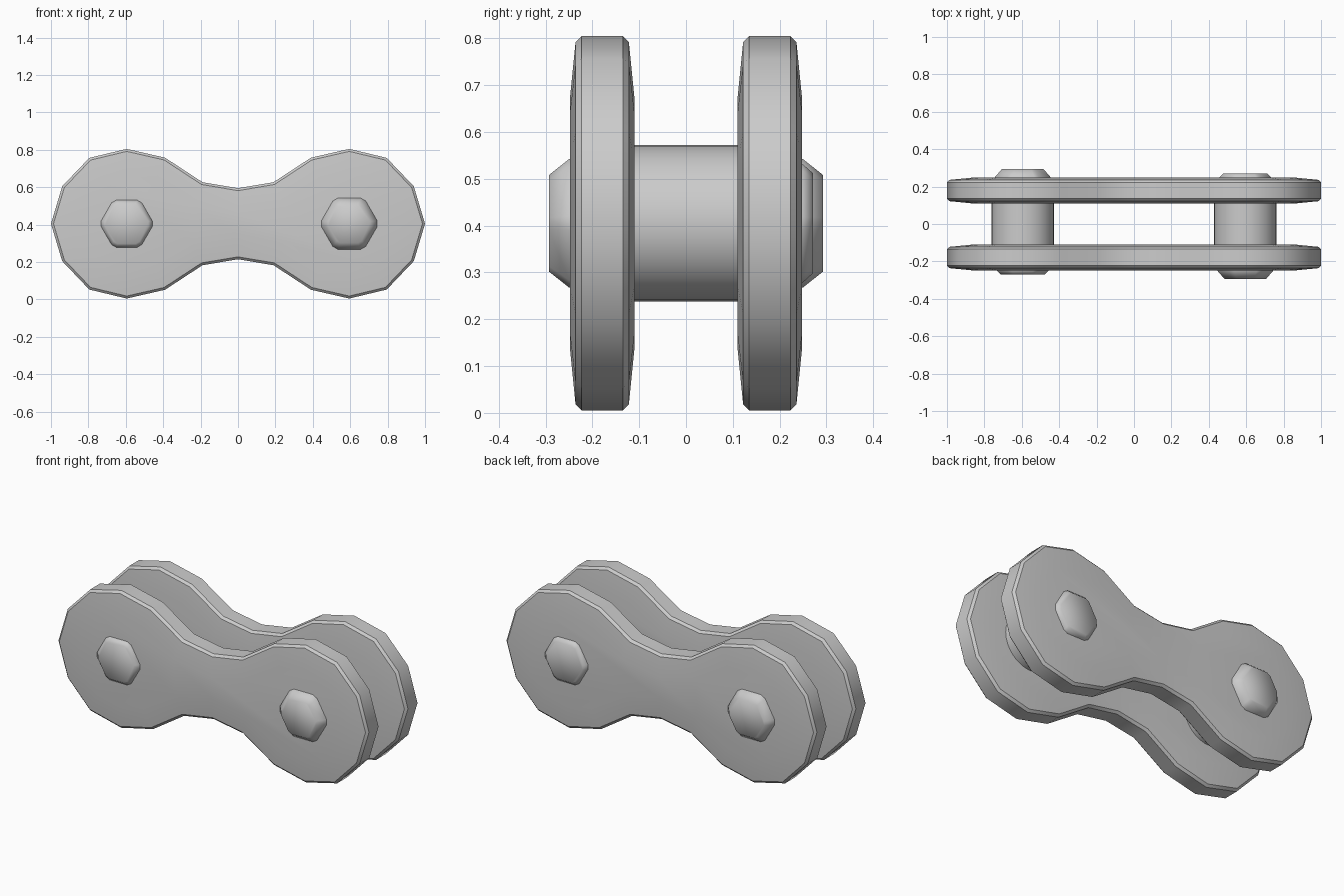
import bpy, bmesh, math
from mathutils import Vector

if "Cube" in bpy.data.objects:
    bpy.data.objects.remove(bpy.data.objects["Cube"])

CZ = 0.405      # height of the link's long axis
PIN_X = 0.595   # distance of each pin from the centre


def loft(name, rings, angle):
    """Skin a stack of equal-length rings and cap both ends."""
    bm = bmesh.new()
    rows = [[bm.verts.new(p) for p in ring] for ring in rings]
    n = len(rows[0])
    for a, b in zip(rows, rows[1:]):
        for i in range(n):
            j = (i + 1) % n
            bm.faces.new((a[i], a[j], b[j], b[i]))
    bm.faces.new(rows[0])
    bm.faces.new(rows[-1])
    bmesh.ops.recalc_face_normals(bm, faces=bm.faces)
    mesh = bpy.data.meshes.new(name)
    bm.to_mesh(mesh)
    bm.free()
    ob = bpy.data.objects.new(name, mesh)
    bpy.context.collection.objects.link(ob)
    bpy.ops.object.select_all(action='DESELECT')
    ob.select_set(True)
    bpy.context.view_layer.objects.active = ob
    bpy.ops.object.shade_smooth_by_angle(angle=math.radians(angle))
    return ob


# Figure-eight plate outline: one quarter, mirrored twice (counter-clockwise)
quarter = [(1, 0), (0.94, 0.2), (0.795, 0.352), (0.595, 0.4), (0.39, 0.353), (0.19, 0.222), (0, 0.19)]
upper = quarter + [(-x, z) for x, z in reversed(quarter[:-1])]
outline = [Vector(p) for p in upper + [(x, -z) for x, z in reversed(upper[1:-1])]]


def inset(points, d):
    """Move every side of a counter-clockwise outline inward by d."""
    result = []
    for i, p in enumerate(points):
        e1 = (p - points[i - 1]).normalized()
        e2 = (points[(i + 1) % len(points)] - p).normalized()
        n1, n2 = Vector((-e1.y, e1.x)), Vector((-e2.y, e2.x))
        result.append(p + (n1 + n2) * d / (1 + n1.dot(n2)))
    return result


# Side plates: bevelled rim and gently raised faces
half = [(0.13, 0.069), (0.013, 0.057), (0.0, 0.044)]
steps = [(d, -y) for d, y in half] + [(d, y) for d, y in reversed(half)]
for name, cy in (("front_plate", -0.179), ("back_plate", 0.179)):
    loft(name, [[(p.x, cy + y, CZ + p.y) for p in inset(outline, d)] for d, y in steps], 35)


# Rollers between the plates
def circle(cx, y, r, n=32):
    return [(cx + r * math.cos(2 * math.pi * i / n), y, CZ + r * math.sin(2 * math.pi * i / n))
            for i in range(n)]


for name, cx in (("left_roller", -PIN_X), ("right_roller", PIN_X)):
    loft(name, [circle(cx, -0.125, 0.167), circle(cx, 0.125, 0.167)], 35)


# Rivet heads: tapered hexagons with softened corners
def hexagon(cx, y, apothem):
    r = apothem / math.cos(math.radians(24))
    angles = [math.radians(60 * k + s) for k in range(6) for s in (-6, 6)]
    return [(cx + r * math.cos(a), y, CZ + r * math.sin(a)) for a in angles]


long_head = [(0.2, 0.137), (0.25, 0.137), (0.293, 0.103)]
short_head = [(0.2, 0.126), (0.25, 0.126), (0.271, 0.107)]
for name, cx, side, profile in (
        ("front_left_rivet", -PIN_X, -1, short_head),
        ("front_right_rivet", PIN_X, -1, long_head),
        ("back_left_rivet", -PIN_X, 1, long_head),
        ("back_right_rivet", PIN_X, 1, short_head)):
    loft(name, [hexagon(cx, side * y, a) for y, a in profile], 60)
